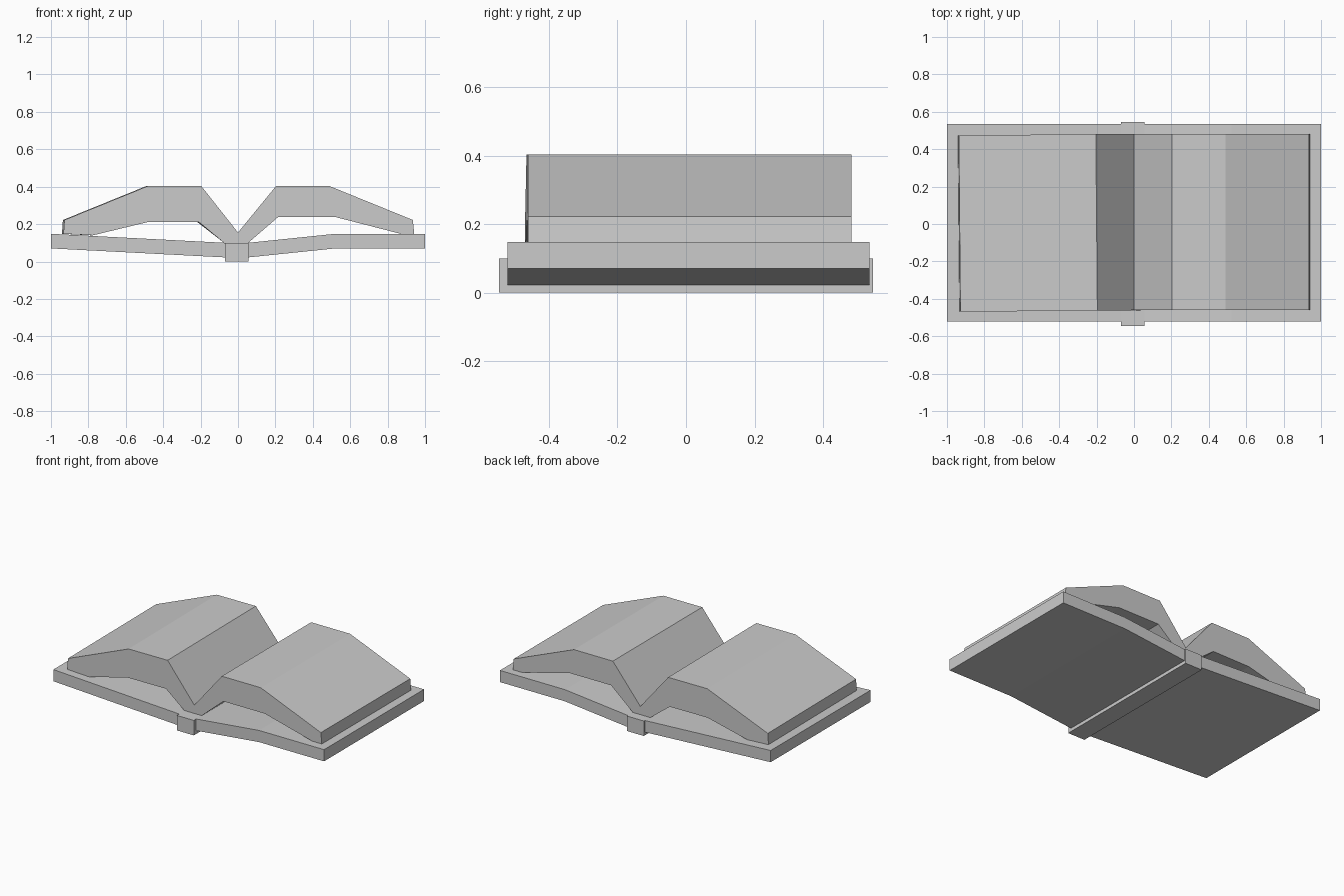
import bpy, bmesh
from mathutils import Matrix
from math import radians

if "Cube" in bpy.data.objects:
    bpy.data.objects.remove(bpy.data.objects["Cube"])


def extrude_profile(name, profile, y0, y1):
    """Closed x-z outline extruded along y."""
    bm = bmesh.new()
    face = bm.faces.new([bm.verts.new((x, y0, z)) for x, z in profile])
    ext = bmesh.ops.extrude_face_region(bm, geom=[face], use_keep_orig=True)
    moved = [v for v in ext["geom"] if isinstance(v, bmesh.types.BMVert)]
    bmesh.ops.translate(bm, verts=moved, vec=(0, y1 - y0, 0))
    bmesh.ops.recalc_face_normals(bm, faces=bm.faces)
    mesh = bpy.data.meshes.new(name)
    bm.to_mesh(mesh)
    bm.free()
    obj = bpy.data.objects.new(name, mesh)
    bpy.context.collection.objects.link(obj)
    return obj


# Spine block
extrude_profile("spine", [(-0.07, 0), (0.055, 0), (0.055, 0.1), (-0.07, 0.1)],
                -0.545, 0.545)

# Covers: straight on the left, bent on the right
T = 0.078
for name, line in (("left_cover", [(-1, 0.148), (-0.07, 0.1)]),
                   ("right_cover", [(0.055, 0.1), (0.52, 0.148), (1, 0.148)])):
    under = [(x, z - T) for x, z in reversed(line)]
    extrude_profile(name, line + under, -0.52, 0.535)

# Open page block, hollow under each arch
pages = extrude_profile("pages", [
    (-0.937, 0.148), (-0.932, 0.222), (-0.487, 0.403), (-0.2, 0.403),
    (0, 0.155),
    (0.203, 0.403), (0.49, 0.403), (0.935, 0.222), (0.942, 0.148),
    (0.87, 0.148), (0.52, 0.238), (0.215, 0.238), (0.055, 0.1),
    (-0.075, 0.1), (-0.212, 0.21), (-0.49, 0.21), (-0.78, 0.14)],
    -0.461, 0.482)

# Left pages sit slightly askew
skew = Matrix.Rotation(radians(0.5), 4, 'Z')
for v in pages.data.vertices:
    if v.co.x < -0.1:
        v.co = skew @ v.co
pages.data.update()
